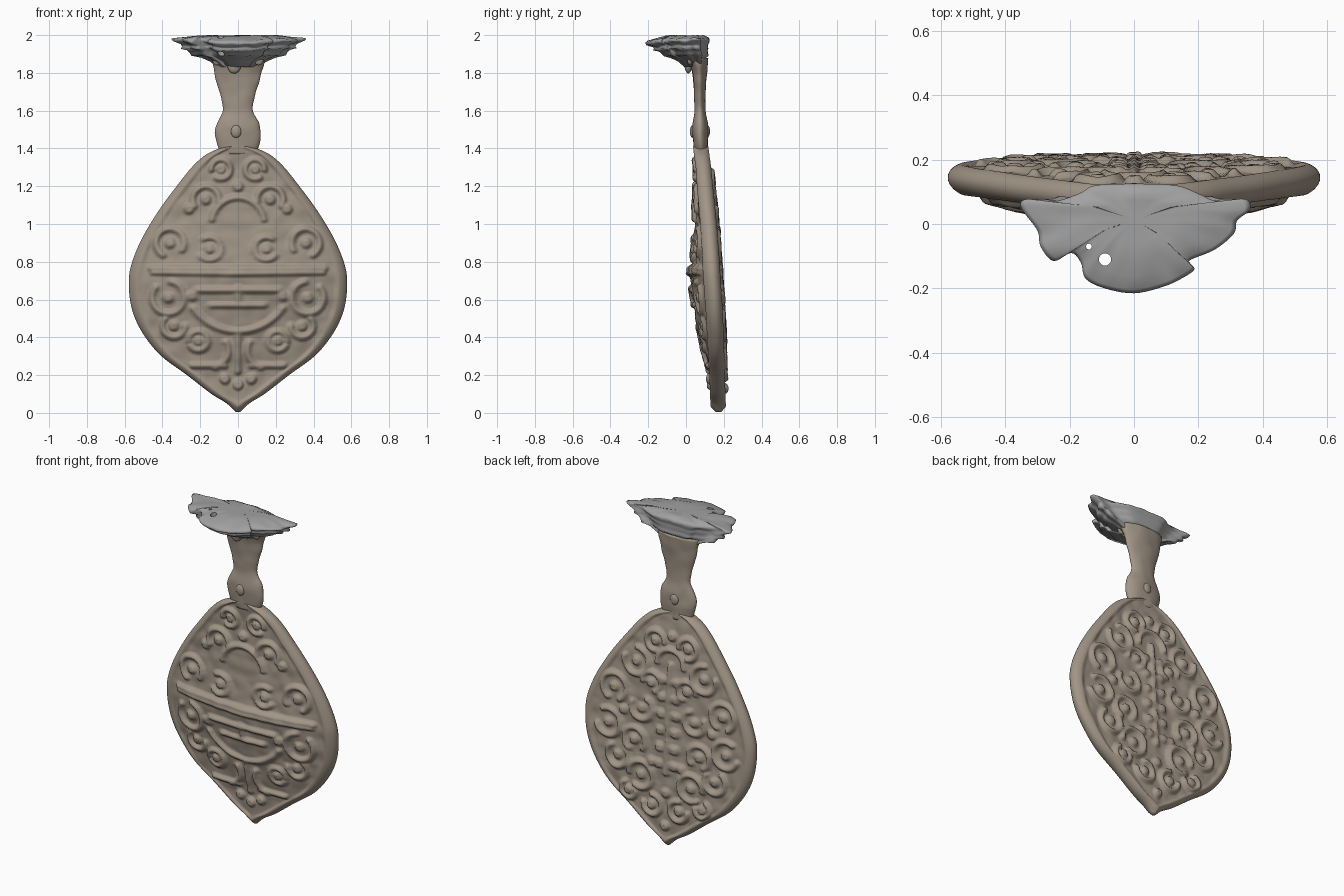
import bpy, bmesh, math
from mathutils import Vector, kdtree, noise

if "Cube" in bpy.data.objects:
    bpy.data.objects.remove(bpy.data.objects["Cube"])

TAU = math.tau


def material(name, rgb):
    m = bpy.data.materials.new(name)
    m.diffuse_color = (*rgb, 1)
    m.use_nodes = True
    m.node_tree.nodes["Principled BSDF"].inputs["Base Color"].default_value = m.diffuse_color
    return m


CLAY = material("clay_brown", (0.36, 0.30, 0.24))
STONE = material("stone_grey", (0.36, 0.36, 0.36))


def spline(keys, t):
    """Smooth interpolation through rows (t, a, b, ...)."""
    i = 0
    while i < len(keys) - 2 and t > keys[i + 1][0]:
        i += 1
    k0, k1, k2, k3 = (keys[max(0, min(len(keys) - 1, i + j))] for j in (-1, 0, 1, 2))
    f = (t - k1[0]) / (k2[0] - k1[0])
    span = k2[0] - k1[0]
    out = []
    for a, b, c, d in zip(k0[1:], k1[1:], k2[1:], k3[1:]):
        m1 = (c - a) / (k2[0] - k0[0]) * span
        m2 = (d - b) / (k3[0] - k1[0]) * span
        out.append((2*f**3 - 3*f*f + 1)*b + (f**3 - 2*f*f + f)*m1
                   + (3*f*f - 2*f**3)*c + (f**3 - f*f)*m2)
    return out


def loft(name, rings, mat):
    bm = bmesh.new()
    loops = [[bm.verts.new(p) for p in r] for r in rings]
    n = len(loops[0])
    for a, b in zip(loops, loops[1:]):
        for i in range(n):
            j = (i + 1) % n
            bm.faces.new((a[i], a[j], b[j], b[i]))
    for end in (loops[0], loops[-1]):
        mid = bm.verts.new(sum((v.co for v in end), Vector()) / n)
        for i in range(n):
            bm.faces.new((end[i], end[(i + 1) % n], mid))
    bmesh.ops.recalc_face_normals(bm, faces=bm.faces)
    me = bpy.data.meshes.new(name)
    bm.to_mesh(me)
    bm.free()
    me.shade_smooth()
    me.materials.append(mat)
    ob = bpy.data.objects.new(name, me)
    bpy.context.collection.objects.link(ob)
    return ob


# Relief motifs, drawn on the x >= 0 half and mirrored
def arc(cx, cz, r, a0=0, a1=360):
    n = max(2, int(abs(a1 - a0) / 360 * TAU * r / 0.008))
    return [(cx + r * math.cos(math.radians(a0 + (a1 - a0) * i / n)),
             cz + r * math.sin(math.radians(a0 + (a1 - a0) * i / n))) for i in range(n + 1)]


def line(x0, z0, x1, z1):
    n = int(math.hypot(x1 - x0, z1 - z0) / 0.008) + 1
    return [(x0 + (x1 - x0) * i / n, z0 + (z1 - z0) * i / n) for i in range(n + 1)]


def boss(x, z):
    return arc(x, z, 0.012)


def scroll(cx, cz, r, start, turn):
    """C-scroll curling round a central boss."""
    return arc(cx, cz, r, start, start + turn) + boss(cx, cz)


def tree(*motifs):
    pts = [p for m in motifs for p in m]
    kd = kdtree.KDTree(len(pts))
    for i, (x, z) in enumerate(pts):
        kd.insert((x, 0, z), i)
    kd.balance()
    return kd


front_relief = tree(
    line(0, .765, .46, .765), line(0, .74, .45, .745), line(0, .65, .22, .65),
    line(0, .57, .14, .57), line(0, .57, 0, .66), arc(0, .72, .29, 270, 325),
    scroll(.09, 1.29, .05, 0, 300), scroll(.17, 1.13, .07, -30, 220),
    scroll(.36, .90, .075, -60, 270), arc(0, 1.0, .14, 10, 90),
    scroll(.15, .87, .06, 60, 260), scroll(.37, .61, .085, 100, 300),
    scroll(.21, .38, .05, 0, 330), scroll(.34, .46, .06, 180, 220),
    line(.07, .25, .24, .25), arc(.14, .33, .09, 150, 260), line(0, .22, 0, .42),
    boss(0, .15), boss(.07, .18), boss(.26, 1.08), boss(0, 1.2), boss(.24, .62))
back_relief = tree(
    line(0, .45, 0, 1.1), *[boss(.05, z) for z in (.5, .6, .7, .8, .9, 1.0)],
    scroll(.11, 1.22, .06, -90, 270), scroll(.23, 1.07, .08, 90, 280),
    scroll(.12, .97, .06, 0, 240), scroll(.37, .88, .08, -60, 300),
    scroll(.18, .80, .07, 120, 260), scroll(.40, .66, .08, 60, 280),
    scroll(.22, .60, .07, -60, 280), scroll(.33, .48, .07, 150, 260),
    scroll(.17, .40, .08, 0, 300), scroll(.25, .29, .05, 180, 240),
    scroll(.09, .24, .06, 90, 270), arc(0, 1.1, .09, 0, 90),
    boss(0, 1.27), boss(0, .13), boss(.3, .76), boss(.1, .5), boss(0, .33))

# Leaf-shaped plate: z, half width, rim centre y, front crown y
PLATE = [(0.005, .012, .172, .165), (.05, .06, .17, .155), (.1, .14, .168, .145),
         (.2, .27, .165, .122), (.3, .405, .162, .098), (.4, .49, .16, .075),
         (.5, .545, .155, .055), (.6, .572, .15, .035), (.72, .577, .142, .015),
         (.8, .56, .137, .027), (.9, .52, .13, .035), (1.0, .465, .122, .039),
         (1.1, .40, .112, .043), (1.2, .325, .102, .046), (1.3, .245, .092, .052),
         (1.36, .18, .084, .055), (1.39, .125, .08, .06), (1.41, .07, .078, .065)]
ROWS, COLS = 170, 110


def relief(kd, x, z, edge):
    d = kd.find((abs(x), 0, z))[2]
    h = .022 * max(0, 1 - (d / .021) ** 2) - .008
    mask = min(1, max(0, (edge - .035) / .02))
    return mask * (h + .007 * noise.noise(Vector((x * 14, z * 14, 3))))


def plate_point(z, u, side):
    half, rim, crown = spline(PLATE, z)
    x = u * half
    edge = half * (1 - abs(u)) * .8
    e = min(1, edge / .045)
    rnd = .042 * math.sqrt(max(0, 1 - (1 - e) ** 2)) * min(1, half / .06 + .35)
    if side < 0:
        y = rim - rnd - max(0, rim - .042 - crown) * (1 - u * u) ** 1.1
        y -= relief(front_relief, x, z, edge)
    else:
        y = rim + rnd + relief(back_relief, x, z, edge)
    return (x, y, z)


rings = []
for r in range(ROWS + 1):
    z = .005 + 1.405 * r / ROWS
    us = [math.sin(math.pi / 2 * (-1 + 2 * c / COLS)) for c in range(COLS)]
    rings.append([plate_point(z, u, -1) for u in us] + [plate_point(z, -u, 1) for u in us])
loft("carved_plate", rings, CLAY)

# Waisted neck: z, half width, front y, back y
NECK = [(1.37, .09, .045, .115), (1.41, .108, .04, .115), (1.47, .122, .034, .116),
        (1.53, .112, .035, .114), (1.6, .08, .045, .104), (1.66, .087, .043, .102),
        (1.75, .112, .038, .106), (1.83, .132, .025, .113), (1.88, .145, -.005, .118)]
rings = []
for i in range(49):
    z = 1.37 + .51 * i / 48
    hw, y0, y1 = spline(NECK, z)
    ring = []
    for k in range(48):
        a = TAU * k / 48
        x, y = hw * math.cos(a), (y0 + y1) / 2 + (y1 - y0) / 2 * math.sin(a)
        g = 1 + .12 * noise.noise(Vector((x * 15, y * 15, z * 15)))
        ring.append((x * (1 + (g - 1) * .4), .075 + (y - .075) * g, z))
    rings.append(ring)
loft("neck", rings, CLAY)

# Small knobs on the neck
for name, x, y, z, s in [("neck_boss_front", -.01, .036, 1.49, .028),
                         ("neck_boss_back", 0, .112, 1.49, .028),
                         ("collar_knob", -.02, .012, 1.84, .036),
                         ("collar_knob_left", -.11, .02, 1.87, .025),
                         ("collar_knob_right", .11, .02, 1.87, .025)]:
    bpy.ops.mesh.primitive_uv_sphere_add(segments=16, ring_count=10, radius=s, location=(x, y, z))
    ob = bpy.context.object
    ob.name = name
    ob.scale = (1, .55, 1.2)
    ob.data.shade_smooth()
    ob.data.materials.append(CLAY)

# Winged cap outline, seen from above
CAP = [(.13, .12), (.2, .095), (.26, .07), (.345, .078), (.36, .045), (.32, .01), (.31, -.03),
       (.25, -.08), (.17, -.115), (.188, -.14), (.15, -.168), (.09, -.195), (0, -.215),
       (-.09, -.2), (-.15, -.17), (-.165, -.12), (-.195, -.09), (-.25, -.115), (-.29, -.07),
       (-.3, -.02), (-.35, .05), (-.335, .077), (-.25, .07), (-.17, .095), (-.12, .12), (0, .125)]
n = len(CAP)
keys = [(i - 1, *CAP[(i - 1) % n]) for i in range(n + 3)]
outline = [spline(keys, i / 5) for i in range(n * 5)]
# Stepped moulding rings: scale, z, centre y
STEPS = [(.4, 1.998, .04), (.6, 1.999, .04), (.8, 1.99, .04), (.95, 1.983, .04), (1, 1.975, .04),
         (.98, 1.963, .04), (.86, 1.95, .045), (.84, 1.94, .045), (.86, 1.93, .045),
         (.76, 1.92, .05), (.72, 1.905, .055), (.7, 1.892, .06), (.55, 1.88, .06),
         (.42, 1.86, .065), (.3, 1.83, .07)]


def cap_ring(s, z, cy):
    ring = []
    for x, y in outline:
        px, py = x * s, cy + (y - .04) * s
        dz = .06 * max(0, abs(px) - .27) - .12 * max(0, -py - .08)
        if s > .5:
            dz += .008 * noise.noise(Vector((px * 18, py * 18, z * 30)))
        ring.append((px, py, min(z + dz, 2.0)))
    return ring


cap = loft("winged_cap", [cap_ring(*s) for s in STEPS], STONE)

# Small piercings through the cap
for name, x, y, r in [("cap_hole_cutter", -.09, -.11, .019), ("cap_slit_cutter", -.14, -.07, .009)]:
    bpy.ops.mesh.primitive_cylinder_add(vertices=20, radius=r, depth=.5, location=(x, y, 1.95))
    cutter = bpy.context.object
    cutter.name = name
    cutter.hide_render = True
    cutter.hide_set(True)
    mod = cap.modifiers.new(name, 'BOOLEAN')
    mod.operation, mod.object = 'DIFFERENCE', cutter
